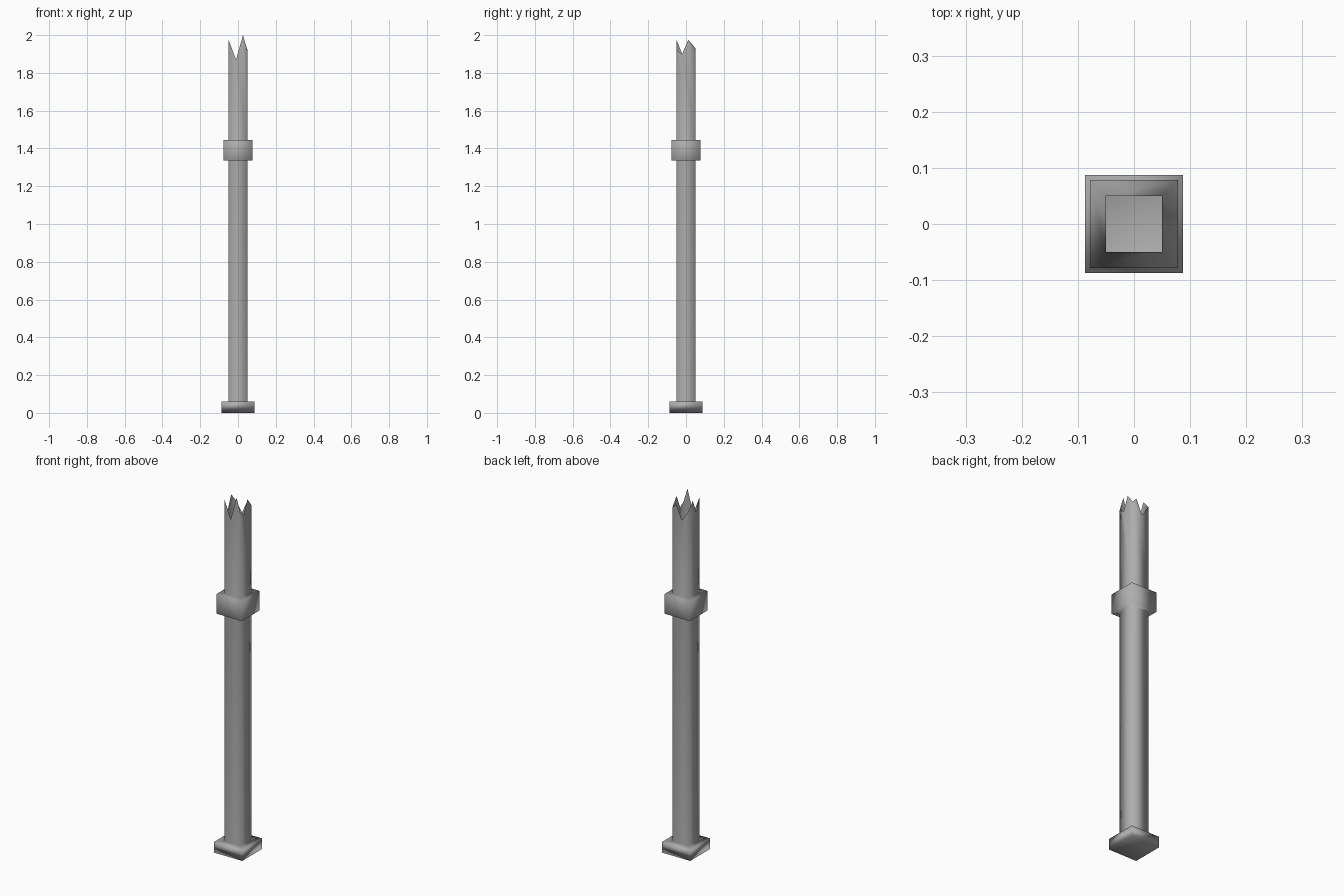
import bpy, bmesh
from mathutils import Vector

if "Cube" in bpy.data.objects:
    bpy.data.objects.remove(bpy.data.objects["Cube"])

R = 0.05  # shaft half width
bm = bmesh.new()


def ring(h, z):
    return [bm.verts.new((x * h, y * h, z)) for x, y in ((-1, -1), (1, -1), (1, 1), (-1, 1))]


# foot, shaft and collar as one hollow square shell: (half width, height)
profile = [(0.087, 0), (0.087, 0.06), (R, 0.06), (R, 1.335),
           (0.078, 1.335), (0.078, 1.445), (R, 1.445)]
rings = [ring(h, z) for h, z in profile]
bm.faces.new(rings[0][::-1])
for lo, hi in zip(rings, rings[1:]):
    for i in range(4):
        j = (i + 1) % 4
        bm.faces.new((lo[i], lo[j], hi[j], hi[i]))

# jagged broken rim: one notch and one peak on each side
corners = [bm.verts.new((v.co.x, v.co.y, z))
           for v, z in zip(rings[-1], (1.975, 1.92, 1.925, 1.93))]
teeth = [[(-0.01, -R, 1.87), (0.026, -R, 2.0)],
         [(R, -0.02, 1.90), (R, 0.012, 1.975)],
         [(0.026, R, 1.95), (-0.01, R, 1.87)],
         [(-R, 0.012, 1.975), (-R, -0.02, 1.90)]]
for i in range(4):
    j = (i + 1) % 4
    a, b = [bm.verts.new(p) for p in teeth[i]]
    bm.faces.new((rings[-1][i], rings[-1][j], corners[j], b, a, corners[i]))

# smooth shading, each normal weighted by face area so the long sides stay even
for f in bm.faces:
    f.smooth = True
bm.normal_update()
normals = [sum((f.normal * f.calc_area() for f in v.link_faces), Vector()).normalized()
           for v in bm.verts]
mesh = bpy.data.meshes.new("broken_post")
bm.to_mesh(mesh)
bm.free()
mesh.normals_split_custom_set_from_vertices(normals)

grey = bpy.data.materials.new("dark_grey")
grey.diffuse_color = (0.42, 0.42, 0.42, 1)
grey.use_nodes = True
grey.node_tree.nodes["Principled BSDF"].inputs["Base Color"].default_value = grey.diffuse_color
mesh.materials.append(grey)
bpy.context.collection.objects.link(bpy.data.objects.new("broken_post", mesh))
